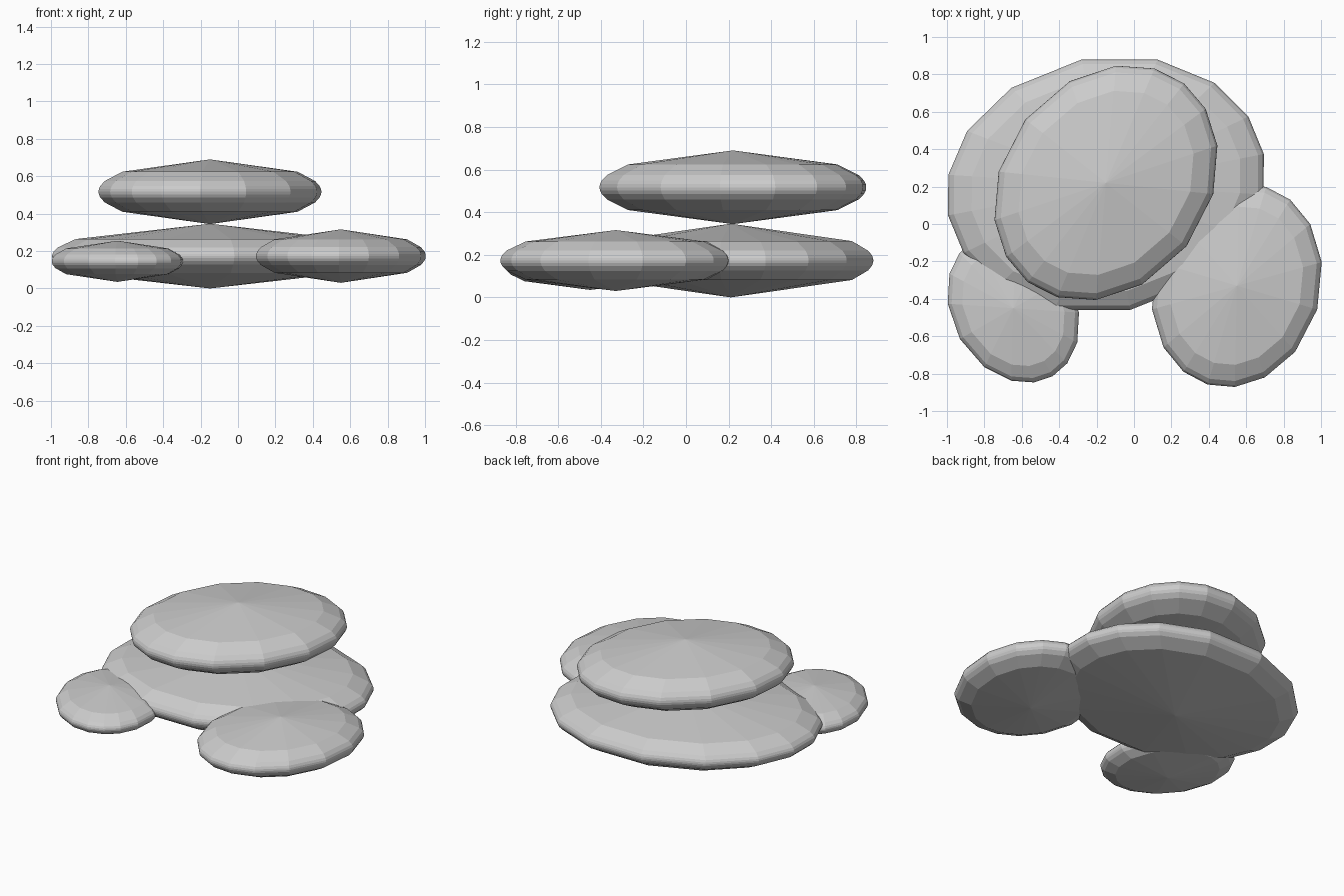
import bpy
import bmesh
from math import sin, cos, tan, atan2, pi, radians, hypot
from mathutils import Matrix

SEGMENTS = 16
RINGS = 10

cube = bpy.data.objects.get("Cube")
if cube:
    bpy.data.objects.remove(cube, do_unlink=True)

# Single stone grey
grey = bpy.data.materials.new("stone_grey")
grey.use_nodes = True
colour = (0.6, 0.6, 0.6, 1.0)
grey.diffuse_color = colour
grey.node_tree.nodes["Principled BSDF"].inputs["Base Color"].default_value = colour


def pebble(name, centre, length, width, height, turn):
    """Flattened ellipsoid whose facets are spread evenly by facing direction."""
    bm = bmesh.new()
    bmesh.ops.create_uvsphere(bm, u_segments=SEGMENTS, v_segments=RINGS, radius=1)
    for v in bm.verts:
        flat = hypot(v.co.x, v.co.y)
        if flat < 1e-4:
            v.co = (0, 0, height if v.co.z > 0 else -height)
            continue
        # Crowd the rings towards the rim and the sides towards the long ends
        lat = atan2(v.co.z * height, flat * length)
        around = atan2(v.co.y * width, v.co.x * length)
        v.co = (length * cos(around) * cos(lat),
                width * sin(around) * cos(lat),
                height * sin(lat))
    bm.transform(Matrix.Translation(centre) @ Matrix.Rotation(radians(turn), 4, "Z"))
    mesh = bpy.data.meshes.new(name)
    bm.to_mesh(mesh)
    bm.free()
    mesh.materials.append(grey)
    obj = bpy.data.objects.new(name, mesh)
    bpy.context.collection.objects.link(obj)
    return obj


# Large base stone with one balanced on top
pebble("base_stone", (-0.15, 0.21, 0.173), 0.86, 0.682, 0.173, 11)
pebble("top_stone", (-0.15, 0.22, 0.517), 0.676, 0.548, 0.173, 51.8)

# Two smaller stones leaning into the front of the base
pebble("left_stone", (0.55, -0.33, 0.173), 0.551, 0.448, 0.143, 73.5)
pebble("right_stone", (-0.645, -0.45, 0.145), 0.42, 0.33, 0.11, 120)
